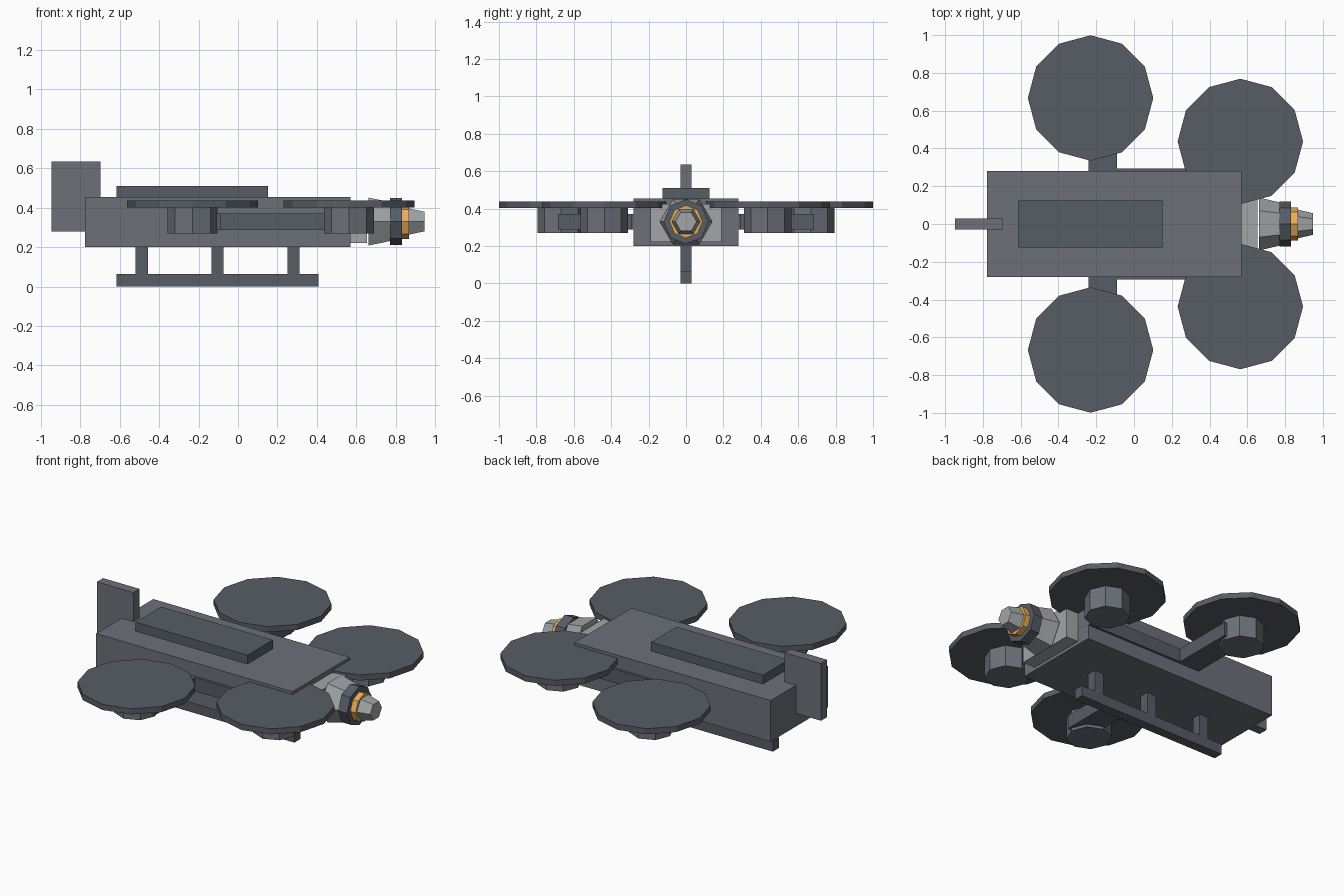
import bpy
from math import radians
from mathutils import Matrix

if "Cube" in bpy.data.objects:
    bpy.data.objects.remove(bpy.data.objects["Cube"])


def material(name, rgb):
    mat = bpy.data.materials.new(name)
    mat.diffuse_color = (*rgb, 1)
    mat.use_nodes = True
    mat.node_tree.nodes["Principled BSDF"].inputs["Base Color"].default_value = mat.diffuse_color
    return mat


SLATE = material("slate", (0.15, 0.163, 0.19))
DARK = material("dark_slate", (0.095, 0.11, 0.132))
METAL = material("pale_metal", (0.36, 0.375, 0.39))
ORANGE = material("orange", (0.82, 0.42, 0.1))


def finish(name, mat):
    ob = bpy.context.object
    ob.name = name
    ob.data.materials.append(mat)
    return ob


def box(name, x, y, z, mat):
    """Box from (min, max) ranges."""
    bpy.ops.mesh.primitive_cube_add(size=1)
    ob = finish(name, mat)
    ranges = (x, y, z)
    size = [b - a for a, b in ranges]
    centre = [(a + b) / 2 for a, b in ranges]
    ob.data.transform(Matrix.Translation(centre) @ Matrix.Diagonal((*size, 1)))


def disc(name, sides, r, x, y, z, mat):
    """Upright prism with a vertex pointing along +x."""
    bpy.ops.mesh.primitive_cylinder_add(vertices=sides, radius=r, depth=z[1] - z[0])
    ob = finish(name, mat)
    ob.data.transform(Matrix.Rotation(radians(90), 4, 'Z'))
    ob.location = (x, y, (z[0] + z[1]) / 2)


def barrel(name, sides, r1, r2, x, mat, z=0.33):
    """Tapered prism along +x with a vertex pointing along y."""
    bpy.ops.mesh.primitive_cone_add(vertices=sides, radius1=r1, radius2=r2, depth=x[1] - x[0])
    ob = finish(name, mat)
    ob.data.transform(Matrix.Rotation(radians(90), 4, 'Y'))
    ob.location = ((x[0] + x[1]) / 2, 0, z)


# Fuselage, top cover and tail fin
box("body", (-0.777, 0.57), (-0.28, 0.28), (0.20, 0.455), SLATE)
box("top_cover", (-0.615, 0.152), (-0.125, 0.125), (0.455, 0.51), DARK)
box("tail_fin", (-0.947, -0.697), (-0.03, 0.03), (0.28, 0.635), SLATE)

# Central landing skid
box("skid", (-0.617, 0.408), (-0.03, 0.03), (0, 0.065), DARK)
for i, x in enumerate((-0.488, -0.104, 0.281)):
    box(f"skid_leg_{i + 1}", (x - 0.031, x + 0.031), (-0.03, 0.03), (0.06, 0.205), DARK)

# Arms, motors and rotors on both sides
for side, s in (("left", 1), ("right", -1)):
    box(f"cross_arm_{side}", (-0.24, -0.09), sorted((0.2 * s, 0.684 * s)), (0.287, 0.372), DARK)
    box(f"side_rail_{side}", (-0.24, 0.57), sorted((0.2 * s, 0.295 * s)), (0.287, 0.372), DARK)
    for end, x, y in (("rear", -0.23, 0.667), ("front", 0.563, 0.437)):
        disc(f"motor_{end}_{side}", 8, 0.127, x, y * s, (0.27, 0.402), SLATE)
        disc(f"rotor_{end}_{side}", 12, 0.332, x, y * s, (0.402, 0.437), DARK)

# Nose mount and sensor head
box("nose_mount", (0.56, 0.655), (-0.19, 0.19), (0.22, 0.425), METAL)
barrel("sensor_cone", 6, 0.14, 0.11, (0.662, 0.79), METAL)
barrel("sensor_collar", 8, 0.12, 0.12, (0.77, 0.832), DARK)
barrel("glow_ring", 8, 0.088, 0.088, (0.83, 0.868), ORANGE)
barrel("sensor_tip", 6, 0.077, 0.057, (0.865, 0.947), METAL)
